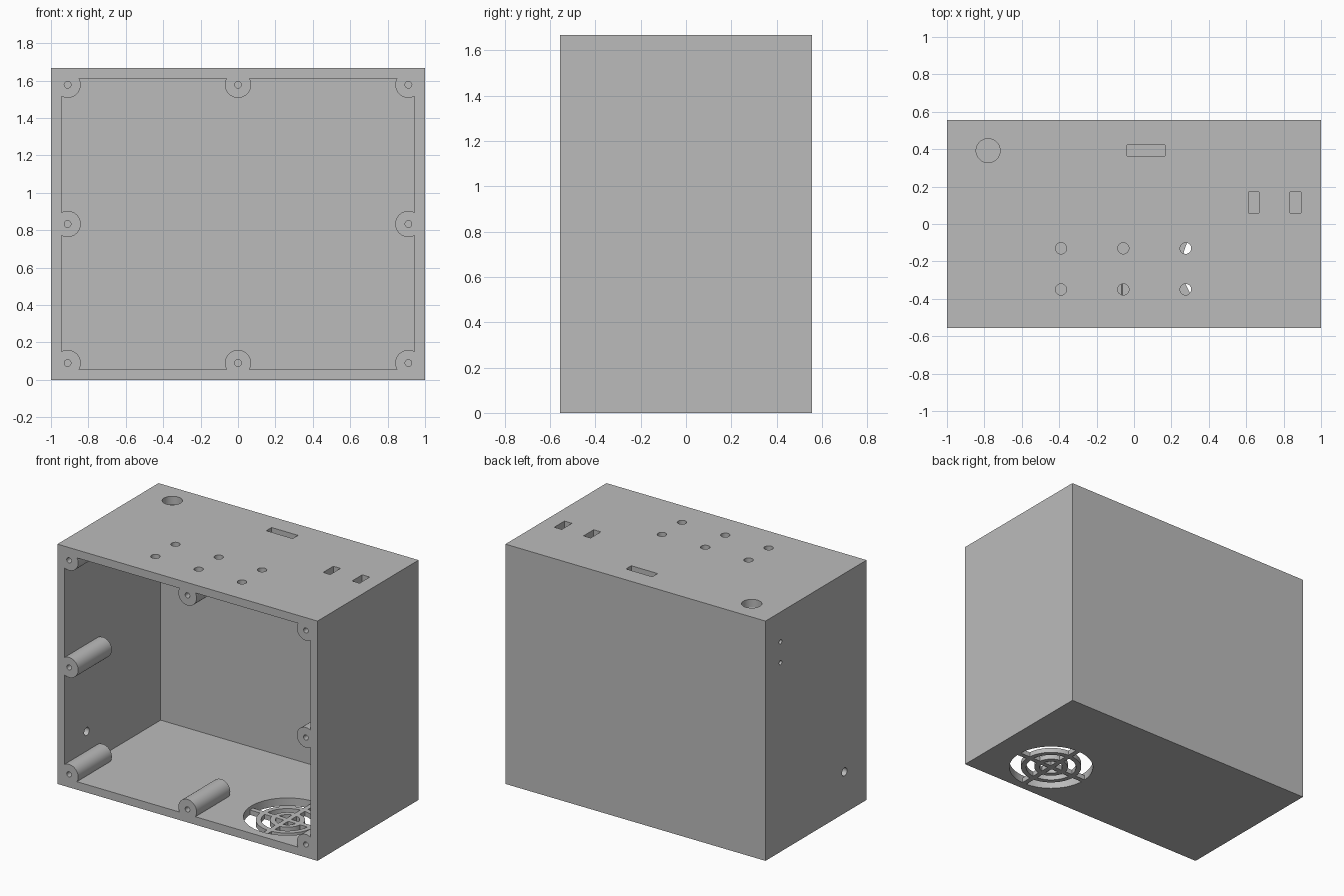
import bpy, bmesh, math
from mathutils import Matrix, Vector

if "Cube" in bpy.data.objects:
    bpy.data.objects.remove(bpy.data.objects["Cube"], do_unlink=True)

grey = bpy.data.materials.new("light_grey")
grey.use_nodes = True
grey.diffuse_color = (0.5, 0.5, 0.5, 1)
grey.node_tree.nodes["Principled BSDF"].inputs["Base Color"].default_value = (0.5, 0.5, 0.5, 1)

DEPTH, HEIGHT, WALL = 0.555, 1.667, 0.0556
FRONT, CEILING = -DEPTH, HEIGHT - WALL


def add_box(bm, lo, hi):
    lo, hi = Vector(lo), Vector(hi)
    size = Matrix.Diagonal((hi - lo).to_4d())
    size[3][3] = 1
    bmesh.ops.create_cube(bm, size=1, matrix=Matrix.Translation((lo + hi) / 2) @ size)


def add_rod(bm, start, end, radius, sides=32):
    start, end = Vector(start), Vector(end)
    axis = end - start
    turn = axis.to_track_quat("Z", "Y").to_matrix().to_4x4()
    bmesh.ops.create_cone(bm, cap_ends=True, segments=sides, radius1=radius, radius2=radius,
                          depth=axis.length, matrix=Matrix.Translation((start + end) / 2) @ turn)


def finish(bm, name):
    bmesh.ops.recalc_face_normals(bm, faces=bm.faces)
    mesh = bpy.data.meshes.new(name)
    bm.to_mesh(mesh)
    bm.free()
    mesh.materials.append(grey)
    obj = bpy.data.objects.new(name, mesh)
    bpy.context.collection.objects.link(obj)
    return obj


def combine(obj, tool, operation):
    mod = obj.modifiers.new(tool.name, "BOOLEAN")
    mod.operation, mod.object, mod.solver = operation, tool, "EXACT"
    bpy.context.view_layer.objects.active = obj
    bpy.ops.object.modifier_apply(modifier=mod.name)
    bpy.data.objects.remove(tool, do_unlink=True)


# Outer block and inner cavity
bm = bmesh.new()
add_box(bm, (-1, -DEPTH, 0), (1, DEPTH, HEIGHT))
case = finish(bm, "enclosure")

bm = bmesh.new()
add_box(bm, (WALL - 1, FRONT - 0.1, WALL), (1 - WALL, DEPTH - WALL, CEILING))
cavity = finish(bm, "cavity")

# Screw posts left standing around the rim, with their pilot holes
spots = [(x, z) for x in (-0.911, 0, 0.911) for z in (0.09, HEIGHT / 2, 1.578)
         if x or abs(z - HEIGHT / 2) > 0.1]
posts, holes = bmesh.new(), bmesh.new()
for x, z in spots:
    add_rod(posts, (x, FRONT - 0.2, z), (x, FRONT + 0.37, z), 0.07, 48)
    add_rod(holes, (x, FRONT - 0.05, z), (x, FRONT + 0.22, z), 0.018, 24)
combine(cavity, finish(posts, "posts"), "DIFFERENCE")
combine(case, cavity, "DIFFERENCE")
combine(case, finish(holes, "pilot_holes"), "DIFFERENCE")

# Openings in the top panel
bm = bmesh.new()
low, high = CEILING - 0.002, HEIGHT + 0.05
add_rod(bm, (-0.78, 0.392, low), (-0.78, 0.392, high), 0.064, 48)
for x in (-0.39, -0.057, 0.276):
    for y in (-0.13, -0.35):
        add_rod(bm, (x, y, low), (x, y, high), 0.03)
for x0, x1, y0, y1 in ((-0.037, 0.166, 0.364, 0.422),
                       (0.613, 0.668, 0.06, 0.172), (0.835, 0.893, 0.06, 0.172)):
    add_box(bm, (x0, y0, low), (x1, y1, high))

# Side wall holes
for y, z, r in ((0.39, 1.46, 0.015), (0.39, 1.315, 0.015), (-0.313, 0.287, 0.028)):
    add_rod(bm, (-1.05, y, z), (WALL - 0.99, y, z), r)

# Round vent in the floor
VX, VY, VENT = 0.535, -0.22, 0.278
add_rod(bm, (VX, VY, -0.05), (VX, VY, WALL + 0.01), VENT, 64)
combine(case, finish(bm, "openings"), "DIFFERENCE")

# Vent grille: two rings on a cross
THICK, BAR, END = 0.034, 0.017, VENT + 0.005
bm = bmesh.new()
add_box(bm, (VX - END, VY - BAR, 0), (VX + END, VY + BAR, THICK))
grille = finish(bm, "vent_grille")
bm = bmesh.new()
add_box(bm, (VX - BAR, VY - END, 0), (VX + BAR, VY + END, THICK))
combine(grille, finish(bm, "cross_bar"), "UNION")
for outer in (0.2, 0.111):
    bm = bmesh.new()
    add_rod(bm, (VX, VY, 0), (VX, VY, THICK), outer, 64)
    ring = finish(bm, "ring")
    bm = bmesh.new()
    add_rod(bm, (VX, VY, -0.1), (VX, VY, 0.1), outer - 2 * BAR, 64)
    combine(ring, finish(bm, "ring_bore"), "DIFFERENCE")
    combine(grille, ring, "UNION")

# Smooth the round walls, keep the edges crisp
for obj in (case, grille):
    bpy.ops.object.select_all(action="DESELECT")
    obj.select_set(True)
    bpy.context.view_layer.objects.active = obj
    bpy.ops.object.shade_smooth_by_angle(angle=math.radians(30))
